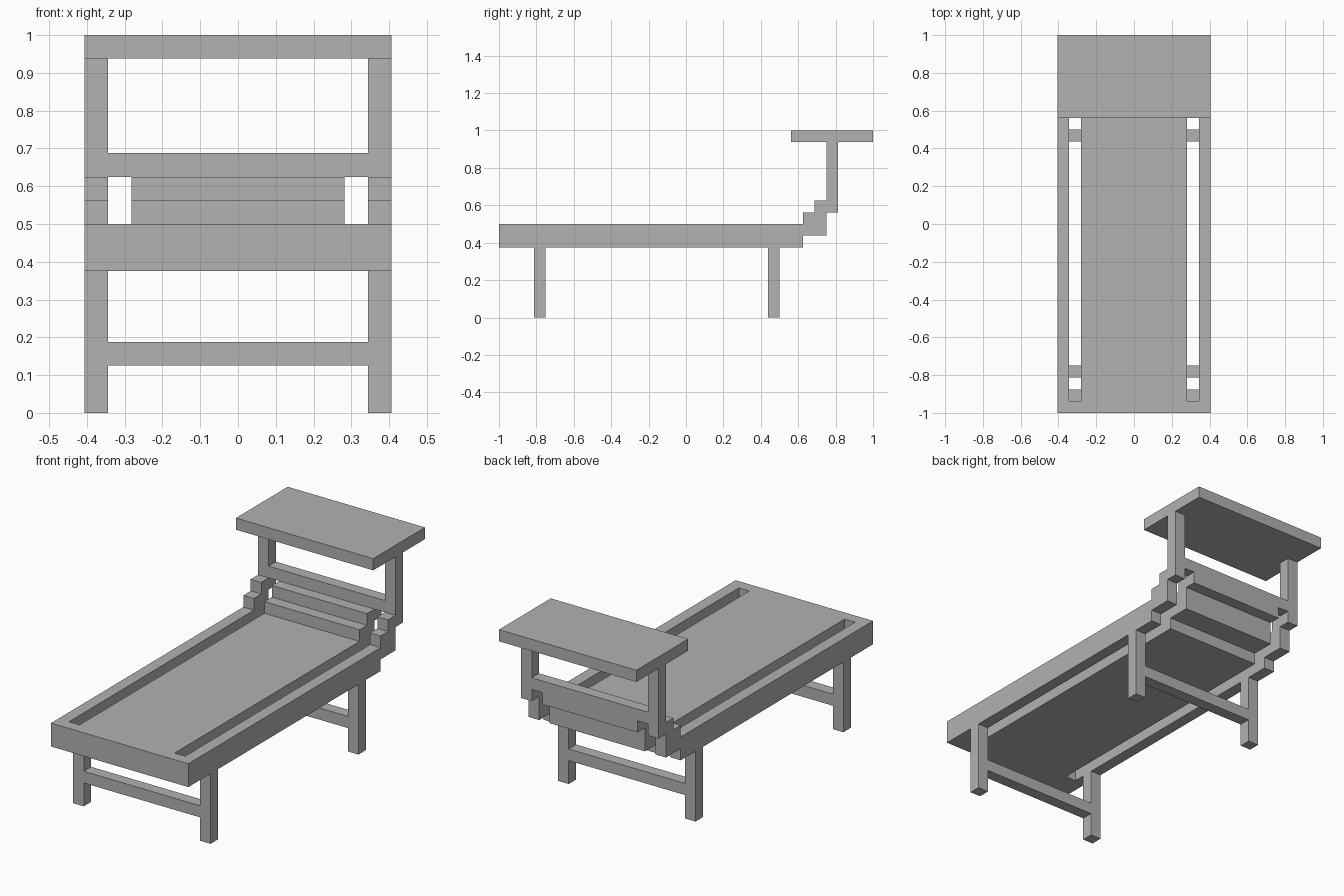
import bpy
import bmesh

cube = bpy.data.objects.get("Cube")
if cube:
    bpy.data.objects.remove(cube, do_unlink=True)

U = 1 / 16            # grid unit of the design
HALF = 6.5            # half width, in units
POST = HALF - 1       # inner side of rails, legs and posts
DECK = POST - 1       # half width of the lying surface

grey = bpy.data.materials.new("plain grey")
grey.use_nodes = True
colour = (0.445, 0.445, 0.445, 1)
grey.diffuse_color = colour
grey.node_tree.nodes["Principled BSDF"].inputs["Base Color"].default_value = colour


def extrude_profile(name, profile, x0, x1):
    """Extrude a (y, z) outline, in units, from x0 to x1."""
    bm = bmesh.new()
    face = bm.faces.new([bm.verts.new((x0 * U, y * U, z * U)) for y, z in profile])
    new = bmesh.ops.extrude_face_region(bm, geom=[face])["geom"]
    verts = [v for v in new if isinstance(v, bmesh.types.BMVert)]
    bmesh.ops.translate(bm, verts=verts, vec=((x1 - x0) * U, 0, 0))
    bmesh.ops.recalc_face_normals(bm, faces=bm.faces)
    mesh = bpy.data.meshes.new(name)
    bm.to_mesh(mesh)
    bm.free()
    mesh.materials.append(grey)
    obj = bpy.data.objects.new(name, mesh)
    bpy.context.collection.objects.link(obj)
    return obj


def box(name, x0, x1, y0, y1, z0, z1):
    return extrude_profile(name, [(y0, z0), (y1, z0), (y1, z1), (y0, z1)], x0, x1)


# Stepped outline shared by the deck and the side rails
underside = [(-16, 6), (10, 6), (10, 7), (12, 7), (12, 9), (13, 9)]
topside = [(11, 10), (11, 9), (10, 9), (10, 8), (-16, 8)]
deck_outline = underside + [(13, 10)] + topside
rail_outline = underside + [(13, 15), (12, 15), (12, 10)] + topside

# Lying surface with stepped headrest
extrude_profile("deck", deck_outline, -DECK, DECK)

# Rails with canopy posts, slot ends and legs on both sides
ledge_outline = [(-16, 6), (-14, 6), (-14, 7), (-15, 7), (-15, 8), (-16, 8)]
for side, s in (("left", 1), ("right", -1)):
    extrude_profile(f"{side}_rail_and_post", rail_outline, s * POST, s * HALF)
    extrude_profile(f"{side}_slot_end", ledge_outline, s * DECK, s * POST)
    for end, y in (("front", -13), ("back", 7)):
        box(f"{end}_{side}_leg", s * POST, s * HALF, y, y + 1, 0, 6)

# Crossbars between the legs and between the posts
for end, y in (("front", -13), ("back", 7)):
    box(f"{end}_crossbar", -POST, POST, y, y + 1, 2, 3)
box("headrest_bar", -POST, POST, 12, 13, 10, 11)

# Sun canopy
box("canopy", -HALF, HALF, 9, 16, 15, 16)
